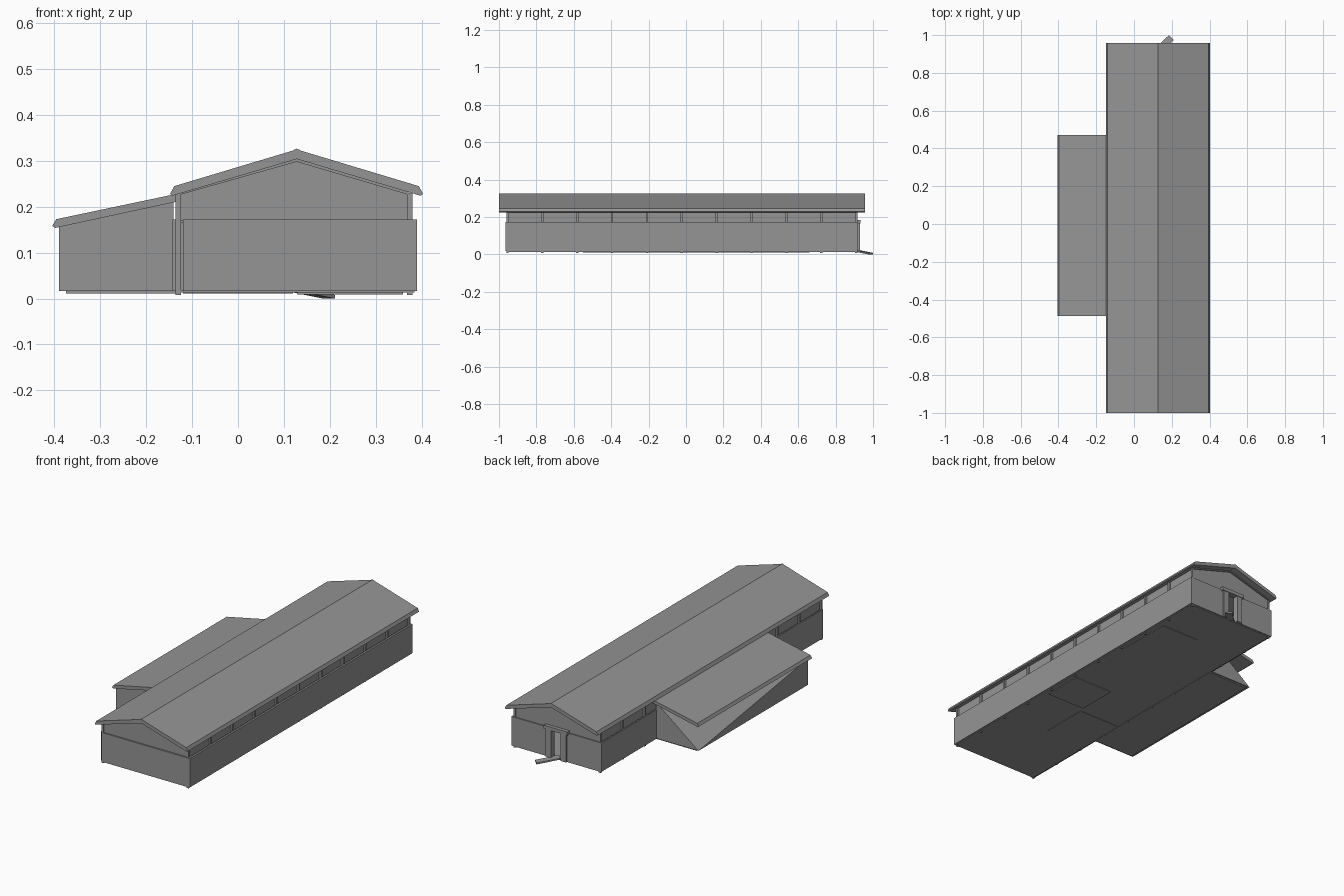
import bpy, bmesh, math
from mathutils import Vector

if "Cube" in bpy.data.objects:
    bpy.data.objects.remove(bpy.data.objects["Cube"])

grey = bpy.data.materials.new("plain_grey")
grey.diffuse_color = (0.3, 0.3, 0.3, 1)
grey.use_nodes = True
grey.node_tree.nodes["Principled BSDF"].inputs["Base Color"].default_value = grey.diffuse_color


def finish(name, bm):
    bmesh.ops.recalc_face_normals(bm, faces=bm.faces)
    me = bpy.data.meshes.new(name)
    bm.to_mesh(me)
    bm.free()
    me.materials.append(grey)
    ob = bpy.data.objects.new(name, me)
    bpy.context.collection.objects.link(ob)
    return ob


def add_prism(bm, pts, y0, y1):
    """Extrude an xz outline from y0 to y1."""
    a = [bm.verts.new((x, y0, z)) for x, z in pts]
    b = [bm.verts.new((x, y1, z)) for x, z in pts]
    bm.faces.new(a)
    bm.faces.new(b[::-1])
    n = len(pts)
    for i in range(n):
        j = (i + 1) % n
        bm.faces.new((a[i], b[i], b[j], a[j]))


def prism(name, pts, y0, y1):
    bm = bmesh.new()
    add_prism(bm, pts, y0, y1)
    return finish(name, bm)


def boxes(name, items):
    """Several boxes (x0, x1, y0, y1, z0, z1) in one object."""
    bm = bmesh.new()
    for x0, x1, y0, y1, z0, z1 in items:
        add_prism(bm, [(x0, z0), (x1, z0), (x1, z1), (x0, z1)], y0, y1)
    return finish(name, bm)


RIDGE = 0.128

# Floor slabs, with two rooms set slightly lower
boxes("floor", [(-0.135, 0.385, -0.96, 0.915, 0.013, 0.019),
                (-0.375, -0.13, -0.465, 0.445, 0.011, 0.019)])
boxes("floor_panels", [(0.13, 0.36, -0.25, -0.03, 0.009, 0.014),
                       (0.13, 0.36, 0.36, 0.66, 0.010, 0.014),
                       (-0.12, 0.12, -0.55, -0.28, 0.011, 0.014)])

# Lower cladding; the back side leaves a doorway
boxes("lower_walls", [
    (-0.12, 0.39, -0.965, -0.955, 0.017, 0.172),
    (0.380, 0.39, -0.965, 0.92, 0.017, 0.172),
    (-0.143, -0.136, -0.955, 0.92, 0.017, 0.172),
    (-0.143, 0.09, 0.91, 0.92, 0.017, 0.172),
    (0.15, 0.39, 0.91, 0.92, 0.017, 0.172)])

# Upper side strips and gables
boxes("upper_side_walls", [(0.362, 0.370, -0.95, 0.91, 0.165, 0.234),
                           (-0.127, -0.119, -0.95, 0.91, 0.165, 0.226)])
gable = [(-0.125, 0.17), (0.37, 0.17), (0.37, 0.233), (RIDGE, 0.306), (-0.125, 0.233)]
prism("front_gable", gable, -0.957, -0.947)
prism("back_gable", gable, 0.905, 0.914)

# Posts along both long sides
posts = []
for i in range(11):
    y = -0.955 + i * 0.1865
    for x in (-0.130, 0.374):
        posts.append((x - 0.006, x + 0.006, y - 0.006, y + 0.006, 0.008, 0.23))
boxes("side_posts", posts)

# Main roof: two slopes with cut eaves
roof = [(RIDGE, 0.325), (0.394, 0.245), (0.403, 0.228), (0.398, 0.224), (RIDGE, 0.304),
        (-0.143, 0.224), (-0.148, 0.228), (-0.139, 0.245)]
prism("main_roof", roof, -1.0, 0.957)
prism("ridge_cap", [(RIDGE, 0.3265), (RIDGE + 0.008, 0.3235), (RIDGE, 0.321),
                    (RIDGE - 0.008, 0.3235)], -1.0, 0.957)

# Sloping trim below the roof on each gable
trim = [(RIDGE, 0.306), (0.372, 0.234), (0.372, 0.226), (RIDGE, 0.298),
        (-0.127, 0.226), (-0.127, 0.234)]
prism("front_gable_trim", trim, -0.964, -0.955)
prism("back_gable_trim", trim, 0.912, 0.921)

# Side wing: its back outer top corner drops to the floor
bm = bmesh.new()
Y0, Y1, XO, XI, ZB = -0.475, 0.452, -0.39, -0.14, 0.017
fo, fi, bo, bi = [bm.verts.new(p) for p in
                  ((XO, Y0, ZB), (XI, Y0, ZB), (XO, Y1, ZB), (XI, Y1, ZB))]
fot, fit, bit = [bm.verts.new(p) for p in
                 ((XO, Y0, 0.158), (XI, Y0, 0.21), (XI, Y1, 0.21))]
for f in ((fo, fi, fit, fot), (fo, fot, bo), (bo, bit, bi), (fo, bo, bi, fi),
          (fi, bi, bit, fit), (fot, fit, bit), (fot, bit, bo)):
    bm.faces.new(f)
finish("wing_walls", bm)

# Wing roof
prism("wing_roof", [(-0.396, 0.173), (-0.125, 0.230), (-0.125, 0.213),
                    (-0.398, 0.154), (-0.405, 0.158)], -0.488, 0.470)

# Door frame on the back
boxes("door_frame", [(0.06, 0.092, 0.90, 0.930, 0.017, 0.175),
                     (0.148, 0.18, 0.90, 0.930, 0.017, 0.175),
                     (0.05, 0.19, 0.90, 0.933, 0.165, 0.184)])

# Sloping entrance plank, turned diagonally
start, end = Vector((0.115, 0.905, 0.021)), Vector((0.198, 0.987, 0.004))
d = (end - start).normalized()
side = Vector((d.y, -d.x, 0)).normalized() * 0.0185
up = Vector((0, 0, 0.004))
bm = bmesh.new()
ring = [[bm.verts.new(p + s * side + t * up) for s, t in ((-1, -1), (1, -1), (1, 1), (-1, 1))]
        for p in (start, end)]
bm.faces.new(ring[0])
bm.faces.new(ring[1][::-1])
for i in range(4):
    j = (i + 1) % 4
    bm.faces.new((ring[0][i], ring[1][i], ring[1][j], ring[0][j]))
finish("entrance_plank", bm)
